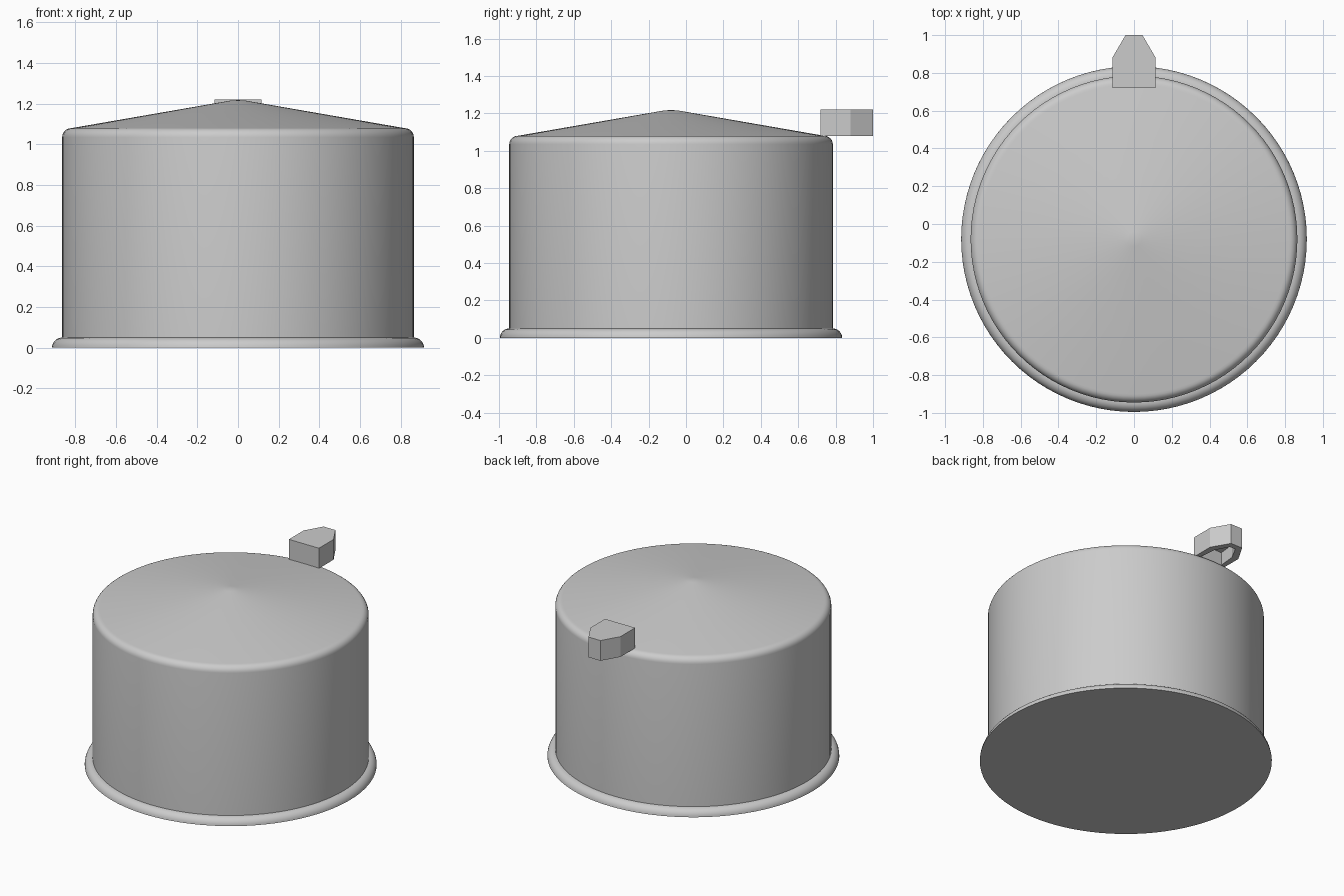
import bpy, bmesh, math

cube = bpy.data.objects.get("Cube")
if cube:
    bpy.data.objects.remove(cube, do_unlink=True)

GREY = (0.6, 0.6, 0.6, 1)
CENTRE_Y = -0.08
SEGMENTS = 96

metal = bpy.data.materials.new("grey_metal")
metal.use_nodes = True
metal.diffuse_color = GREY
metal.node_tree.nodes["Principled BSDF"].inputs["Base Color"].default_value = GREY


def add_object(name, bm, smooth=False):
    bmesh.ops.recalc_face_normals(bm, faces=bm.faces)
    mesh = bpy.data.meshes.new(name)
    bm.to_mesh(mesh)
    bm.free()
    mesh.materials.append(metal)
    obj = bpy.data.objects.new(name, mesh)
    bpy.context.collection.objects.link(obj)
    if smooth:
        bpy.ops.object.select_all(action='DESELECT')
        obj.select_set(True)
        bpy.context.view_layer.objects.active = obj
        bpy.ops.object.shade_smooth_by_angle(angle=math.radians(35))
    return obj


def lathe(name, profile):
    """Spin an (r, z) profile that starts and ends on the axis."""
    bm = bmesh.new()
    verts = [bm.verts.new((r, 0, z)) for r, z in profile]
    edges = [bm.edges.new(pair) for pair in zip(verts, verts[1:])]
    bmesh.ops.spin(bm, geom=verts + edges, cent=(0, 0, 0), axis=(0, 0, 1),
                   angle=math.tau, steps=SEGMENTS)
    bmesh.ops.remove_doubles(bm, verts=bm.verts, dist=0.0005)
    obj = add_object(name, bm, smooth=True)
    obj.location.y = CENTRE_Y
    return obj


def arc(r, z, radius, steps=6):
    """Quarter round from the outer side up to the top."""
    angles = [math.pi / 2 * i / steps for i in range(steps + 1)]
    return [(r + radius * math.cos(a), z + radius * math.sin(a)) for a in angles]


# Tank wall with rounded shoulder and shallow conical roof
lathe("tank_body", [(0, 0.02), (0.865, 0.02)] + arc(0.82, 1.035, 0.045)
      + [(0.04, 1.215), (0, 1.218)])

# Flared foot ring closed underneath
lathe("base_flange", [(0, 0)] + arc(0.865, 0, 0.05) + [(0, 0.05)])

# Spout: pointed block with a hollow underside
outline = [(0.115, 0.72), (0.115, 0.88), (0.045, 1.0)]
outline += [(-x, y) for x, y in reversed(outline)]
bm = bmesh.new()
face = bm.faces.new([bm.verts.new((x, y, 1.08)) for x, y in outline])
body = bmesh.ops.extrude_face_region(bm, geom=[face], use_keep_orig=True)
top = [v for v in body["geom"] if isinstance(v, bmesh.types.BMVert)]
bmesh.ops.translate(bm, verts=top, vec=(0, 0, 0.14))
bmesh.ops.recalc_face_normals(bm, faces=bm.faces)
bmesh.ops.inset_region(bm, faces=[face], thickness=0.045)
hollow = bmesh.ops.extrude_discrete_faces(bm, faces=[face])["faces"]
bmesh.ops.translate(bm, verts=hollow[0].verts, vec=(0, 0, 0.09))
add_object("spout", bm)
